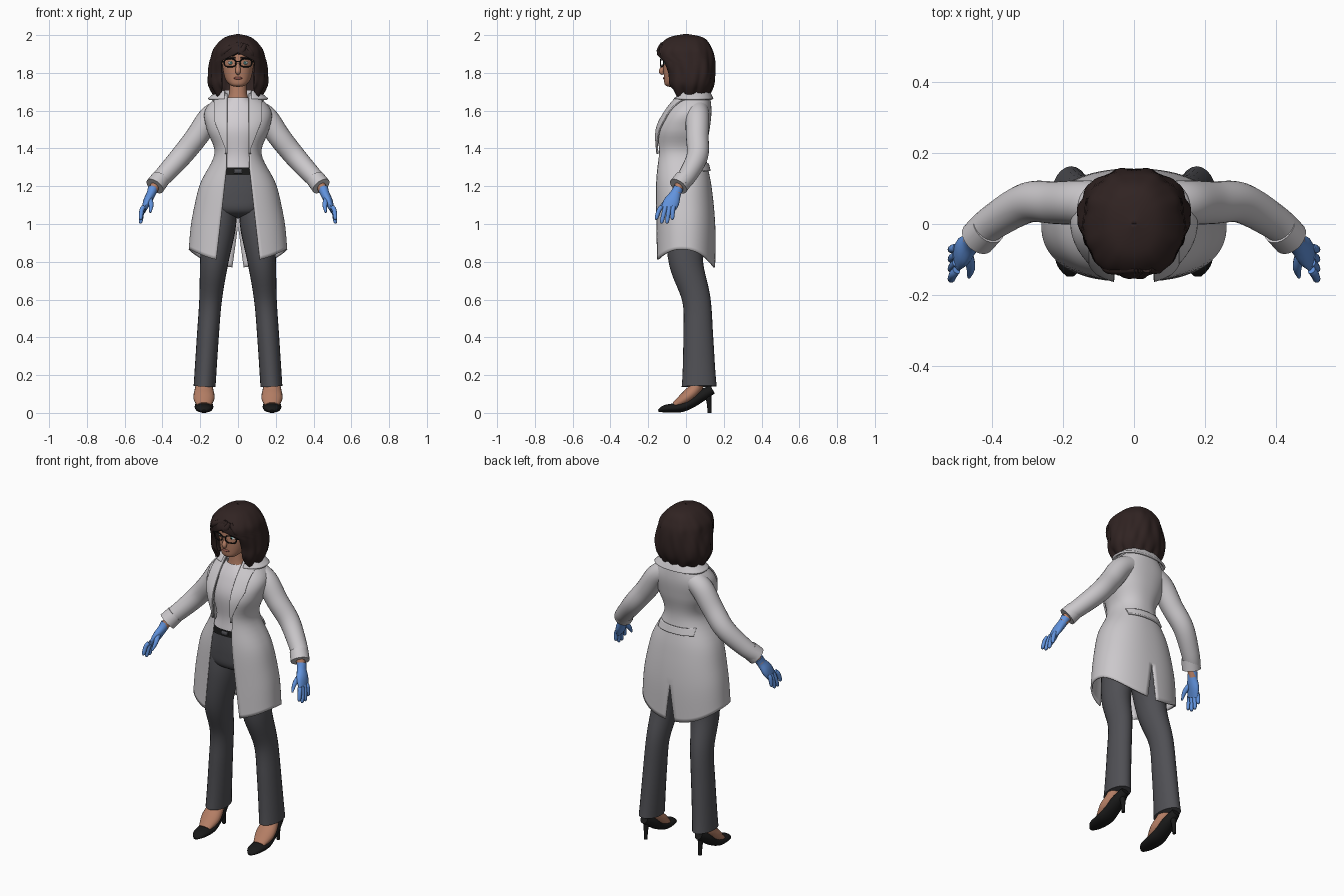
import bpy, bmesh, math
from math import sin, cos, pi
from mathutils import Vector, Matrix

default_cube = bpy.data.objects.get("Cube")
if default_cube:
    bpy.data.objects.remove(default_cube, do_unlink=True)


def material(name, *rgb):
    mat = bpy.data.materials.new(name)
    mat.use_nodes = True
    mat.diffuse_color = (*rgb, 1)
    shader = next(node for node in mat.node_tree.nodes if node.type == 'BSDF_PRINCIPLED')
    shader.inputs["Base Color"].default_value = (*rgb, 1)
    shader.inputs["Roughness"].default_value = .7
    return mat


coat_white = material("coat white", .6, .58, .6)
shirt_white = material("shirt white", .65, .62, .65)
trouser_grey = material("trouser grey", .08, .08, .09)
skin = material("skin", .46, .21, .13)
hair_brown = material("dark brown hair", .03, .017, .016)
glove_blue = material("glove blue", .12, .29, .72)
black = material("black", .01, .01, .01)
eye_white = material("eye white", .7, .7, .7)
iris_teal = material("iris teal", .1, .4, .4)
lip_red = material("lip red", .3, .1, .08)


def clamp(value):
    return min(1, max(0, value))


def dense(rows, steps=6):
    """Smooth interpolation through rows of numbers."""
    result, last = [], len(rows) - 1
    for i in range(last):
        before, start, end, after = rows[max(i - 1, 0)], rows[i], rows[i + 1], rows[min(i + 2, last)]
        for step in range(steps):
            t = step / steps
            result.append([b + t / 2 * (c - a + t * (2 * a - 5 * b + 4 * c - d + t * (3 * (b - c) + d - a)))
                           for a, b, c, d in zip(before, start, end, after)])
    return result + [list(rows[last])]


def make(name, mat, verts, faces, mirror=True, thickness=0):
    mesh = bpy.data.meshes.new(name)
    mesh.from_pydata(verts, [], faces)
    bm = bmesh.new()
    bm.from_mesh(mesh)
    bmesh.ops.recalc_face_normals(bm, faces=bm.faces)
    for face in bm.faces:
        face.smooth = True
    bm.to_mesh(mesh)
    bm.free()
    mesh.set_sharp_from_angle(angle=math.radians(50))
    mesh.materials.append(mat)
    ob = bpy.data.objects.new(name, mesh)
    bpy.context.scene.collection.objects.link(ob)
    if mirror:
        ob.modifiers.new("mirror", 'MIRROR').merge_threshold = .001
    if thickness:
        solid = ob.modifiers.new("thickness", 'SOLIDIFY')
        solid.thickness, solid.offset = thickness, 0


def grid(rows, columns, wrap=False):
    return [(r * columns + c, r * columns + (c + 1) % columns,
             (r + 1) * columns + (c + 1) % columns, (r + 1) * columns + c)
            for r in range(rows - 1) for c in range(columns if wrap else columns - 1)]


BOXY = .88


def angle_at(x, width):
    """Angle from the front at which a cross-section reaches x."""
    return math.asin(clamp(x / width) ** (1 / BOXY))


def shell(name, mat, rows, span=lambda z, w: (0, pi), thickness=0, lift=0, warp=lambda a, co: co):
    """Mirrored half loft; each row is height, half width, front, back."""
    verts, columns, rows = [], 36, dense(rows)
    for z, width, front, back in rows:
        width, front, back = max(width, .002) + lift, front - lift, back + lift
        first, final = span(z, width)
        for i in range(columns + 1):
            a = first + (final - first) * i / columns
            x = width * abs(sin(a)) ** BOXY
            y = (front + back - (back - front) * math.copysign(abs(cos(a)) ** BOXY, cos(a))) / 2
            verts.append(warp(a, Vector((x, y, z))))
    make(name, mat, verts, grid(len(rows), columns + 1), True, thickness)


def sweep(name, mat, points, flat=lambda t: 1, ref=(0, 1, 0), mirror=True, sides=16):
    """Capped tube through x, y, z, radius points; flat stretches it along ref."""
    points, verts = dense(points), []
    path, last = [Vector(p[:3]) for p in points], len(points) - 1
    for i, centre in enumerate(path):
        tangent = path[min(i + 1, last)] - path[max(i - 1, 0)]
        across = tangent.cross(Vector(ref)).normalized()
        along = across.cross(tangent).normalized() * flat(i / last)
        for j in range(sides):
            a = 2 * pi * j / sides
            verts.append(centre + (across * cos(a) + along * sin(a)) * max(points[i][3], .001))
    caps = [tuple(range(sides)), tuple(range(last * sides, len(verts)))]
    make(name, mat, verts, grid(last + 1, sides, True) + caps, mirror)


def ball(name, mat, centre, size, mirror=False):
    bm = bmesh.new()
    bmesh.ops.create_uvsphere(bm, u_segments=16, v_segments=10, radius=1,
                              matrix=Matrix.Translation(centre) @ Matrix.Diagonal((*size, 1)))
    verts = [v.co.copy() for v in bm.verts]
    faces = [[v.index for v in face.verts] for face in bm.faces]
    bm.free()
    make(name, mat, verts, faces, mirror)


# Long coat with a front opening, a curved hem and a back slit
def coat_gap(z):
    return .06 + .11 * max(0, 1.3 - z)


def coat_span(z, width):
    return angle_at(coat_gap(z), width), pi - angle_at(.15 * (1 - z), width)


def lapel_span(z, width):
    edge = coat_gap(z) - .004
    return angle_at(edge, width), angle_at(edge + min(.07, .01 + .4 * max(0, z - 1.4)), width)


def curved_hem(a, co):
    co.z += (.08 * sin(a) ** 2 - .015 * (1 - cos(a))) * clamp((1.1 - co.z) / .3)
    return co


coat_rows = [(1.69, .09, -.03, .12), (1.6, .17, -.1, .13), (1.5, .16, -.15, .12), (1.37, .12, -.15, .1),
             (1.2, .2, -.16, .13), (1, .24, -.16, .15), (.8, .256, -.16, .15)]
shell("coat", coat_white, coat_rows, coat_span, thickness=.01, warp=curved_hem)
shell("lapels", coat_white, coat_rows[:4], lapel_span, thickness=.008, lift=.012)
shell("coat_collar", coat_white, [(1.66, .09, -.03, .12), (1.7, .1, -.04, .12), (1.66, .156, -.06, .14)],
      lambda z, width: (angle_at(.07, width), pi), thickness=.012)
shell("back_belt", coat_white, [(1.32, .14, -.15, .115), (1.28, .16, -.15, .125)],
      lambda z, width: (pi - angle_at(.115, width), pi), thickness=.012)

# Sleeves, cuffs and wrists
sweep("sleeves", coat_white, [(.09, .06, 1.6, .06), (.15, .06, 1.56, .063), (.22, .06, 1.46, .06),
                              (.3, .06, 1.36, .057), (.39, .01, 1.26, .05), (.44, -.03, 1.21, .045)], sides=24)
sweep("cuffs", coat_white, [(.41, -.01, 1.24, .05), (.44, -.04, 1.2, .052)], sides=24)
sweep("wrists", skin, [(.43, -.03, 1.22, .025), (.46, -.05, 1.16, .024)])

# Gloved hands
sweep("glove_palms", glove_blue, [(.45, -.04, 1.19, .027), (.46, -.055, 1.16, .024), (.48, -.075, 1.12, .022),
                                  (.5, -.1, 1.07, .012)], flat=lambda t: 1 + 2 * t * t)
for i, finger in enumerate(("index", "middle", "ring", "little")):
    root, tip = -.13 + .021 * i, -.156 + .028 * i
    drop = 1 + .01 * (i - 1.5) ** 2
    sweep(finger + "_fingers", glove_blue, [(.5, root, 1.09, .012), (.51, (root + tip) / 2, drop + .05, .012),
                                            (.515, tip, drop + .01, .01), (.515, tip, drop, .003)], sides=10)
sweep("thumbs", glove_blue, [(.47, -.08, 1.14, .015), (.46, -.12, 1.1, .013), (.465, -.15, 1.06, .005)],
      ref=(1, 0, 0), sides=10)

# Shirt, belt and trousers
shell("shirt", shirt_white, [(1.67, .056, -.06, .07), (1.6, .13, -.1, .1), (1.5, .135, -.13, .1),
                             (1.37, .1, -.12, .08), (1.3, .12, -.125, .09)])
shell("belt", black, [(1.31, .12, -.12, .09), (1.26, .145, -.125, .1)])
sweep("belt_buckle", trouser_grey, [(-.02, -.125, 1.28, .012), (.02, -.125, 1.28, .012)],
      flat=lambda t: .5, mirror=False)
shell("trouser_hips", trouser_grey, [(1.3, .12, -.12, .09), (1.15, .18, -.12, .12), (1.06, .15, -.1, .1),
                                     (1.03, 0, 0, 0)])
sweep("trouser_legs", trouser_grey, [(.09, 0, 1.16, .08), (.1, 0, 1, .09), (.126, 0, .8, .075),
                                     (.145, .055, .6, .06), (.16, .065, .4, .058), (.177, .07, .14, .058)],
      flat=lambda t: 1.2 + .4 * t ** 4, sides=24)

# Feet in high-heeled shoes
foot_x, sideways = .18, (1, 0, 0)
sweep("feet", skin, [(foot_x, .07, .2, .036), (foot_x, .05, .13, .036), (foot_x, 0, .08, .034),
                     (foot_x, -.06, .04, .018)], flat=lambda t: 1 + t, ref=sideways)
sweep("shoes", black, [(foot_x, -.146, .01, .006), (foot_x, -.11, .022, .02), (foot_x, -.03, .03, .027),
                       (foot_x, .03, .055, .028), (foot_x, .08, .09, .031), (foot_x, .14, .125, .025)],
      flat=lambda t: 2 - 1.1 * t * t, ref=sideways, sides=20)
sweep("shoe_heels", black, [(foot_x, .11, .11, .027), (foot_x, .12, .07, .014), (foot_x, .125, 0, .01)])

# Neck, head and face
shell("neck", skin, [(1.62, .08, -.06, .09), (1.68, .05, -.05, .06), (1.78, .045, -.045, .05)])
shell("head", skin, [(1.725, 0, -.08, -.08), (1.735, .04, -.11, -.03), (1.775, .07, -.117, .05),
                     (1.86, .085, -.118, .1), (1.93, .08, -.1, .1), (1.97, 0, 0, 0)])
sweep("nose", skin, [(0, -.11, 1.85, .008), (0, -.13, 1.81, .014), (0, -.12, 1.795, .008)], mirror=False)
ball("lips", lip_red, (0, -.115, 1.772), (.023, .007, .007))
eye_x, eye_y, eye_z = .037, -.105, 1.853
ball("eyes", eye_white, (eye_x, eye_y, eye_z), (.017, .01, .009), True)
for name, mat, forward, size in (("irises", iris_teal, .007, .008), ("pupils", black, .011, .004)):
    ball(name, mat, (eye_x, eye_y - forward, eye_z), (size, size / 2, size), True)
sweep("eyebrows", hair_brown, [(.015, -.117, 1.88, .004), (.07, -.09, 1.88, .004)], sides=8)

# Glasses
rim = []
for i in range(21):
    a = pi * i / 10
    x = .042 + .031 * math.copysign(abs(cos(a)) ** .75, cos(a))
    z = eye_z + .021 * math.copysign(abs(sin(a)) ** .75, sin(a))
    rim.append((x, -.135 + 3 * x * x, z, .0035))
sweep("glasses_rims", black, rim, sides=8)
sweep("glasses_bridge", black, [(-.013, -.134, 1.86, .003), (.013, -.134, 1.86, .003)], mirror=False, sides=8)
sweep("glasses_arms", black, [(.072, -.12, 1.86, .004), (.09, -.09, 1.86, .004), (.09, 0, 1.86, .004)],
      ref=sideways, sides=8)


# Wavy bob hair with a face opening and a ragged lower edge
def hair_span(z, width):
    return angle_at(.087 * clamp((1.905 - z) / .04), width), pi


def wavy(a, co):
    swell = 1 + clamp((2 - co.z) * 10) * (.02 * sin(9 * a + 14 * co.z) + .012 * sin(17 * a - 30 * co.z))
    ragged = .012 * sin(11 * a) * clamp((1.76 - co.z) / .06)
    return Vector((co.x * swell, co.y * swell, co.z + ragged))


shell("hair", hair_brown, [(2, 0, 0, 0), (1.98, .07, -.09, .09), (1.93, .12, -.14, .13), (1.88, .136, -.14, .145),
                           (1.8, .15, -.107, .148), (1.74, .148, -.1, .14), (1.69, .12, -.08, .12)],
      hair_span, thickness=.014, warp=wavy)
for i in range(4):
    x = .035 - .03 * i
    sweep("fringe_lock", hair_brown, [(.035 - .01 * i, -.125, 1.95, .014), (x - .015, .005 * i - .14, 1.915, .016),
                                      (x - .035, .011 * i - .136, 1.9 - .011 * i, .004)], mirror=False, sides=10)
sweep("fringe_side_lock", hair_brown, [(.04, -.125, 1.945, .012), (.07, -.125, 1.905, .014),
                                       (.086, -.1, 1.86, .005)], mirror=False, sides=10)
